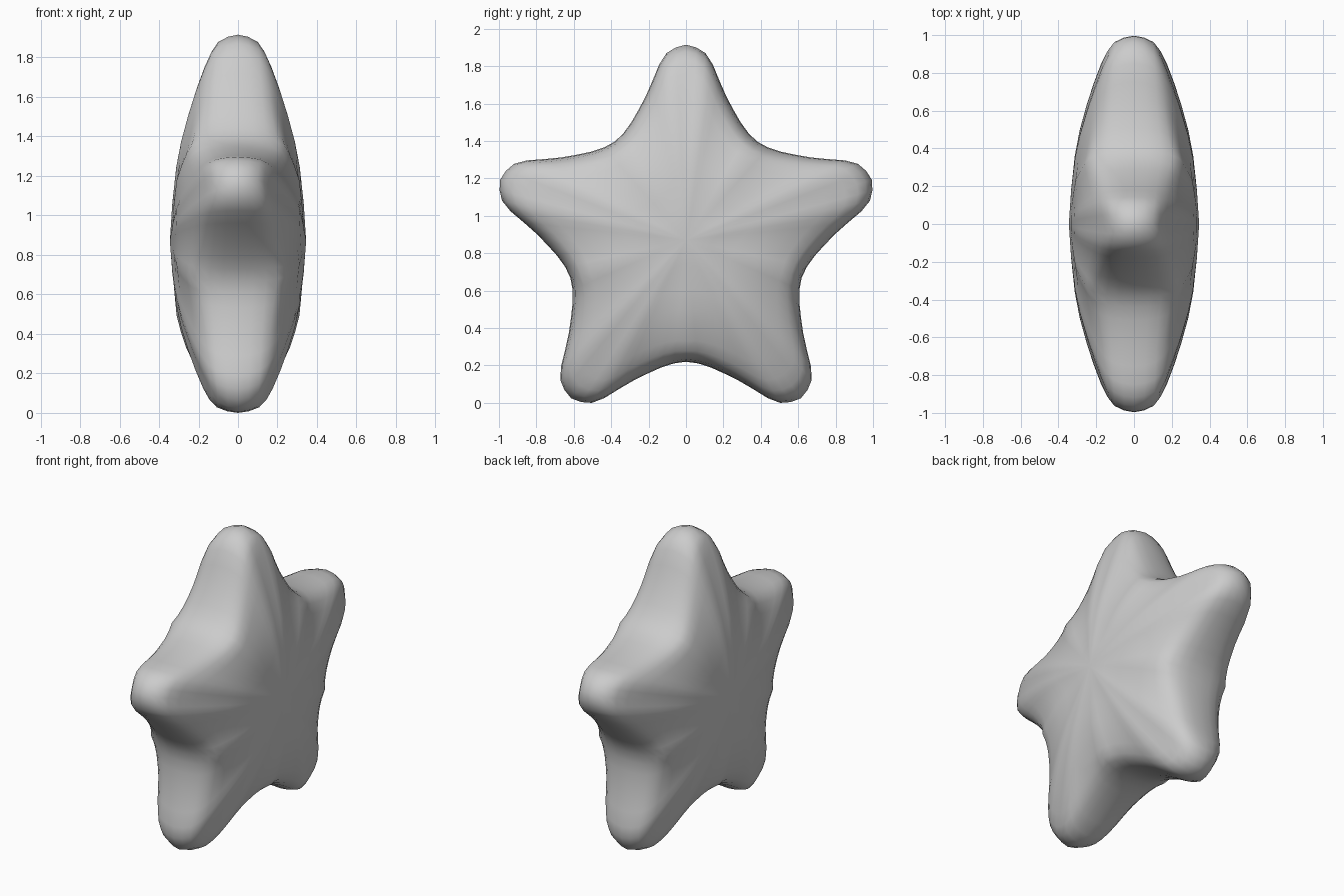
import bpy, bmesh, math
from mathutils import Vector

cube = bpy.data.objects.get("Cube")
if cube:
    bpy.data.objects.remove(cube, do_unlink=True)

CENTRE_Z = 0.868
HALF_THICK = 0.345

# Half outline of one arm, notch to tip: (distance along arm, distance across)
half_arm = [(0.526, 0.382), (0.571, 0.335), (0.63, 0.292), (0.70, 0.252),
            (0.77, 0.215), (0.85, 0.18), (0.94, 0.143), (1.0, 0.104),
            (1.03, 0.055), (1.045, 0)]

# Thickness profiles, centre to rim: (fraction of outline radius, half thickness)
tip_profile = [(0.18, 0.333), (0.36, 0.312), (0.49, 0.283), (0.62, 0.245),
               (0.74, 0.205), (0.85, 0.163), (0.92, 0.132), (0.965, 0.1),
               (0.99, 0.05), (1, 0)]
notch_profile = [(0.2, 0.332), (0.4, 0.322), (0.58, 0.311), (0.72, 0.287),
                 (0.83, 0.263), (0.91, 0.238), (0.95, 0.2), (0.98, 0.145),
                 (0.994, 0.08), (1, 0)]

# Full outline: five mirrored arms, each point with its tip-to-notch weight
arm = half_arm + [(u, -v) for u, v in reversed(half_arm[1:-1])]
outline = []
for k in range(5):
    turn = math.radians(90 - 72 * k)
    for u, v in arm:
        angle = math.atan2(v, u)
        radius = math.hypot(u, v)
        weight = abs(angle) / math.radians(36)
        outline.append((radius * math.cos(turn + angle),
                        radius * math.sin(turn + angle), min(weight, 1)))

# Rings run from the +x face over the rim to the -x face
bm = bmesh.new()
levels = [(i, 1) for i in range(10)] + [(i, -1) for i in range(8, -1, -1)]
rings = []
for i, side in levels:
    tip, notch = Vector(tip_profile[i]), Vector(notch_profile[i])
    ring = []
    for y, z, weight in outline:
        s, x = tip.lerp(notch, weight)
        ring.append(bm.verts.new((side * x, y * s, CENTRE_Z + z * s)))
    rings.append(ring)

count = len(outline)
for a, b in zip(rings, rings[1:]):
    for j in range(count):
        n = (j + 1) % count
        bm.faces.new((a[j], a[n], b[n], b[j]))
for ring, x in ((rings[0], HALF_THICK), (rings[-1], -HALF_THICK)):
    pole = bm.verts.new((x, 0, CENTRE_Z))
    for j in range(count):
        bm.faces.new((pole, ring[j], ring[(j + 1) % count]))

# Rest the star on the ground
lowest = min(v.co.z for v in bm.verts)
bmesh.ops.translate(bm, verts=bm.verts, vec=(0, 0, -lowest))
bmesh.ops.recalc_face_normals(bm, faces=bm.faces)
for face in bm.faces:
    face.smooth = True

mesh = bpy.data.meshes.new("puffy_star")
bm.to_mesh(mesh)
bm.free()
star = bpy.data.objects.new("puffy_star", mesh)
bpy.context.collection.objects.link(star)

# Single light grey material
grey = bpy.data.materials.new("light_grey")
grey.use_nodes = True
colour = (0.6, 0.6, 0.6, 1)
grey.diffuse_color = colour
grey.node_tree.nodes["Principled BSDF"].inputs["Base Color"].default_value = colour
mesh.materials.append(grey)
